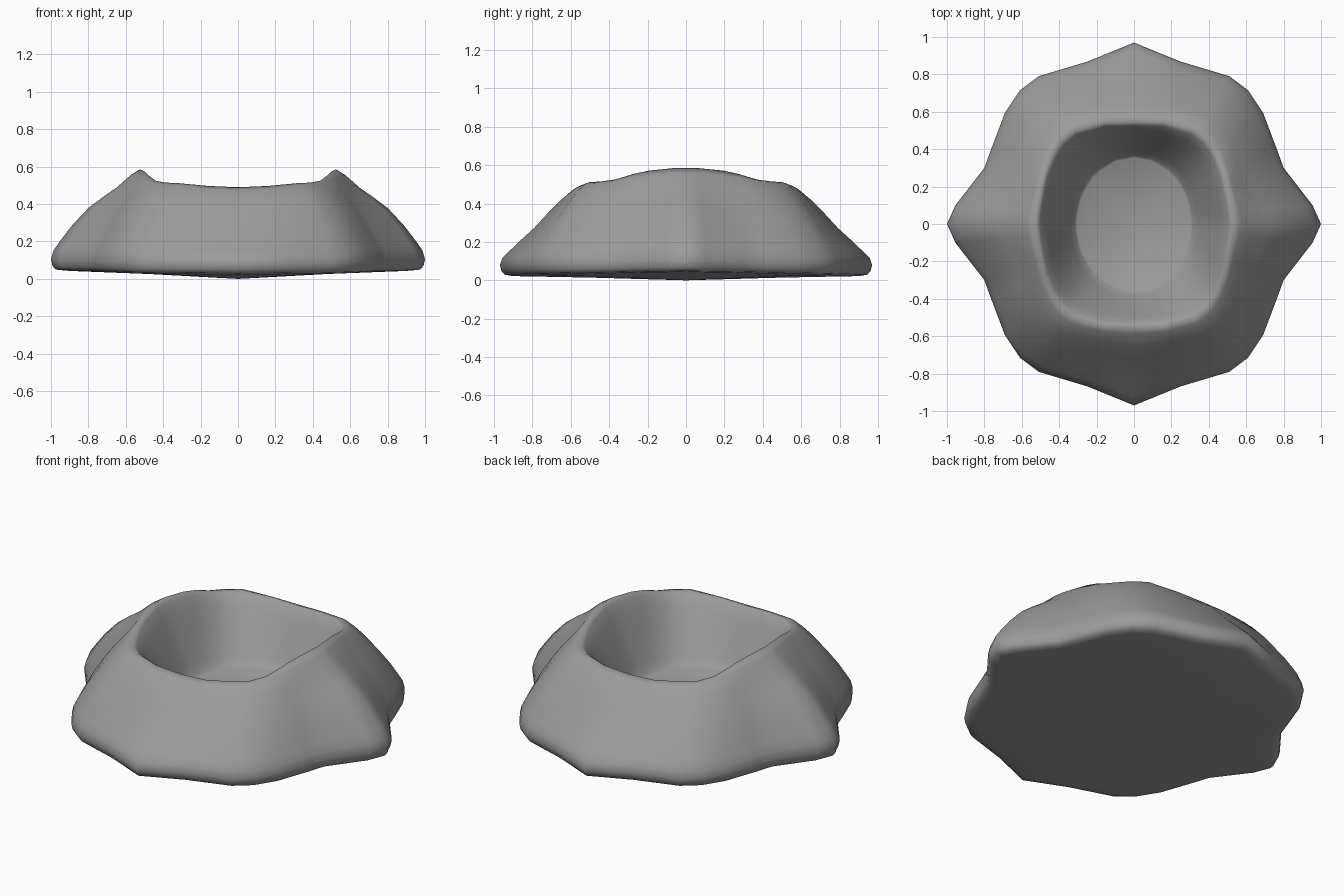
import bpy, bmesh, math

if "Cube" in bpy.data.objects:
    bpy.data.objects.remove(bpy.data.objects["Cube"])

# One quadrant, from +x round to +y: base outline, crater lip and lip height
OUTER = [(1, 0), (.955, .10), (.80, .30), (.76, .41), (.69, .595),
         (.61, .715), (.51, .79), (.25, .868), (0, .97)]
LIP = [(.525, 0), (.52, .06), (.497, .19), (.48, .27), (.44, .37),
       (.39, .445), (.32, .50), (.16, .543), (0, .545)]
LIP_Z = [.585, .585, .572, .555, .525, .515, .512, .497, .49]
BULGE = [0, 0, -.02, .02, .06, .07, .06, .01, 0]
LAST = len(OUTER) - 1


def mirror_quadrant(q):
    """Repeat a quadrant of points into a full loop."""
    half = q + [(-x, y, z) for x, y, z in q[-2::-1]]
    return half + [(x, -y, z) for x, y, z in half[-2:0:-1]]


def mix(a, b, t):
    return a + (b - a) * t


def outside(f, zx, zy):
    """Ring on the outer slope: f from base to lip, height share at x and y ends."""
    q = []
    for i, (o, l, lz, b) in enumerate(zip(OUTER, LIP, LIP_Z, BULGE)):
        t = i / LAST
        z0 = mix(.105, .08, t)
        share = mix(zx, zy, t) + b * math.sin(math.pi * f)
        q.append((mix(o[0], l[0], f), mix(o[1], l[1], f), mix(z0, lz, share)))
    return mirror_quadrant(q)


def inside(f, h):
    """Ring on the crater wall: f from lip to floor, h share of the drop."""
    q = []
    for (lx, ly), lz in zip(LIP, LIP_Z):
        a = math.atan2(ly / .36, lx / .31)
        q.append((mix(lx, .31 * math.cos(a), f), mix(ly, .36 * math.sin(a), f),
                  mix(lz, .165, h)))
    return mirror_quadrant(q)


def underside(s, zx, zy):
    return mirror_quadrant([(x * s, y * s, mix(zx, zy, i / LAST))
                            for i, (x, y) in enumerate(OUTER)])


rings = [underside(.5, .028, .014), underside(.93, .045, .022), underside(.975, .05, .03),
         underside(.992, .07, .05),
         outside(0, 0, 0), outside(.03, .1, .09), outside(.1, .2, .16),
         outside(.24, .38, .30), outside(.42, .57, .47), outside(.58, .69, .65),
         outside(.74, .80, .82), outside(.90, .94, .96), outside(1, 1, 1),
         inside(.10, .05), inside(.25, .19), inside(.45, .42), inside(.65, .64),
         inside(.85, .85), inside(.98, .98), inside(1.03, 1)]

# Crater rock: loft the rings, then close the underside and the floor
bm = bmesh.new()
loops = [[bm.verts.new(p) for p in r] for r in rings]
n = len(loops[0])
for a, b in zip(loops, loops[1:]):
    for i in range(n):
        j = (i + 1) % n
        bm.faces.new((a[i], a[j], b[j], b[i]))
for loop, z in ((loops[0], 0), (loops[-1], .165)):
    c = bm.verts.new((0, 0, z))
    for i in range(n):
        bm.faces.new((loop[i], loop[(i + 1) % n], c))
bmesh.ops.recalc_face_normals(bm, faces=bm.faces)
for f in bm.faces:
    f.smooth = True
mesh = bpy.data.meshes.new("crater_rock")
bm.to_mesh(mesh)
bm.free()

# Dark grey stone
stone = bpy.data.materials.new("stone")
stone.diffuse_color = (.33, .33, .33, 1)
stone.use_nodes = True
stone.node_tree.nodes["Principled BSDF"].inputs["Base Color"].default_value = stone.diffuse_color
mesh.materials.append(stone)
rock = bpy.data.objects.new("crater_rock", mesh)
bpy.context.collection.objects.link(rock)
